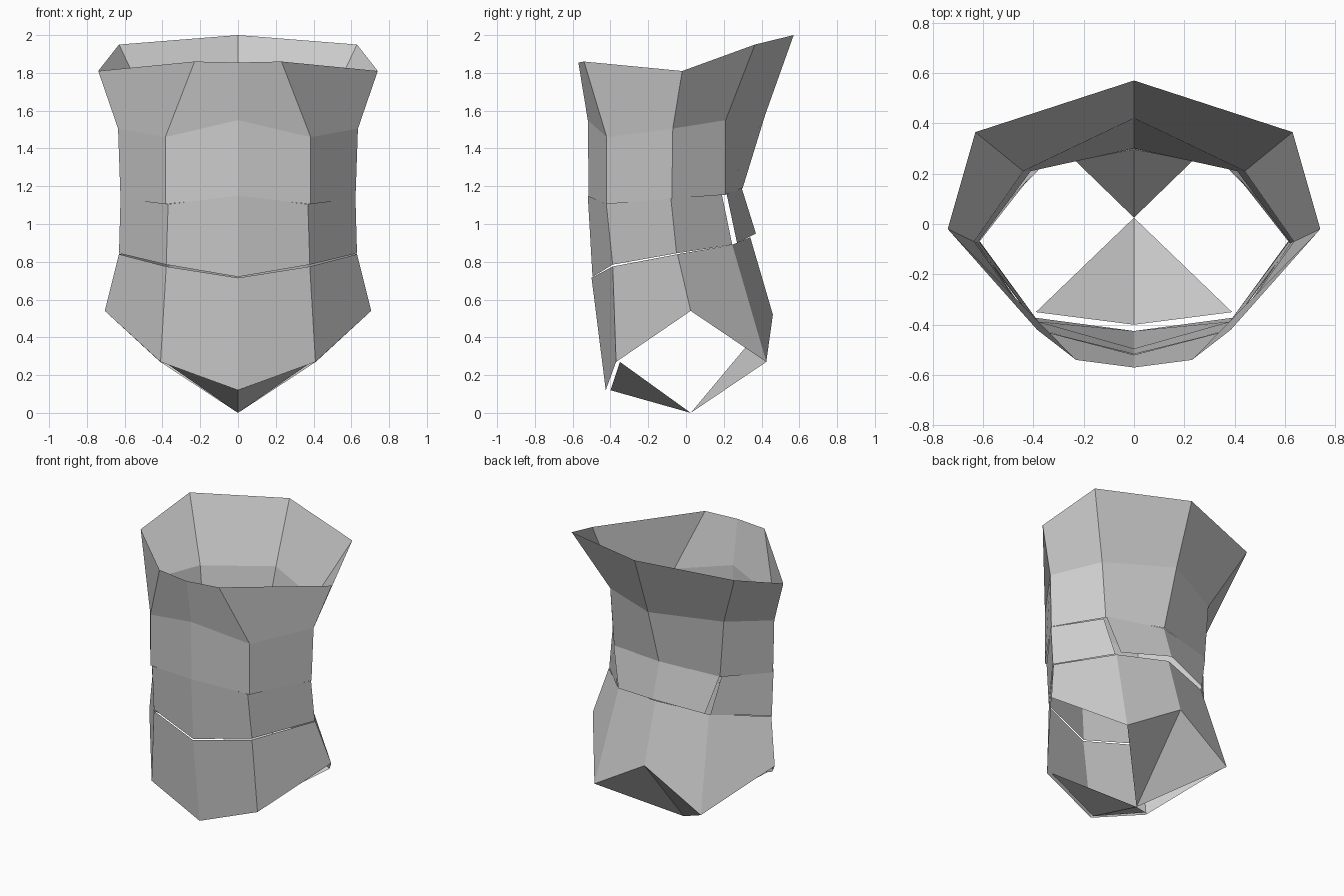
import bpy, bmesh

if "Cube" in bpy.data.objects:
    bpy.data.objects.remove(bpy.data.objects["Cube"])

def mesh_object(name, half_faces):
    """Make an object from faces on the +x half, mirrored across x = 0."""
    bm = bmesh.new()
    for face in half_faces:
        bm.faces.new([bm.verts.new(p) for p in face])
    bmesh.ops.remove_doubles(bm, verts=bm.verts, dist=0.0005)
    me = bpy.data.meshes.new(name)
    bm.to_mesh(me)
    bm.free()
    ob = bpy.data.objects.new(name, me)
    bpy.context.collection.objects.link(ob)
    m = ob.modifiers.new("mirror", 'MIRROR')
    m.use_clip = True
    m.merge_threshold = 0.001
    return ob

def band(name, low, high):
    """Strip of quads between two half rings, front centre to back centre."""
    return mesh_object(name, [(low[i], low[i + 1], high[i + 1], high[i])
                              for i in range(len(low) - 1)])

# flared collar
neck = [(0, -.52, 1.55), (.385, -.42, 1.46), (.635, -.07, 1.505),
        (.44, .21, 1.55), (0, .42, 1.58)]
rim = [(0, -.57, 1.855), (.23, -.54, 1.86), (.74, -.02, 1.81),
       (.63, .365, 1.95), (0, .57, 2.0)]
band("collar", neck, rim)

# chest band
band("chest_band",
     [(0, -.515, 1.145), (.385, -.42, 1.105), (.622, -.075, 1.135),
      (.41, .21, 1.155), (0, .30, 1.19)], neck)

# waist: front and sides, then the loose back plate
band("waist_band",
     [(0, -.495, .72), (.38, -.388, .785), (.63, -.05, .845), (.36, .245, .89)],
     [(0, -.52, 1.15), (.37, -.422, 1.105), (.622, -.08, 1.135), (.41, .19, 1.155)])
band("waist_back_plate",
     [(.335, .27, .90), (0, .37, .95)],
     [(.41, .215, 1.16), (0, .295, 1.19)])

# hip skirt
band("hip_band",
     [(0, -.425, .12), (.41, -.37, .27), (.705, .025, .54),
      (.412, .425, .27), (0, .46, .52)],
     [(0, -.50, .715), (.38, -.388, .775), (.63, -.045, .84),
      (.35, .245, .89), (0, .34, .93)])

# underside flaps meeting at the lowest point
tip = (0, .025, 0)
mesh_object("underside_front", [(tip, (.39, -.35, .27), (0, -.40, .12))])
mesh_object("underside_back", [(tip, (0, .46, .52), (.412, .425, .27))])
